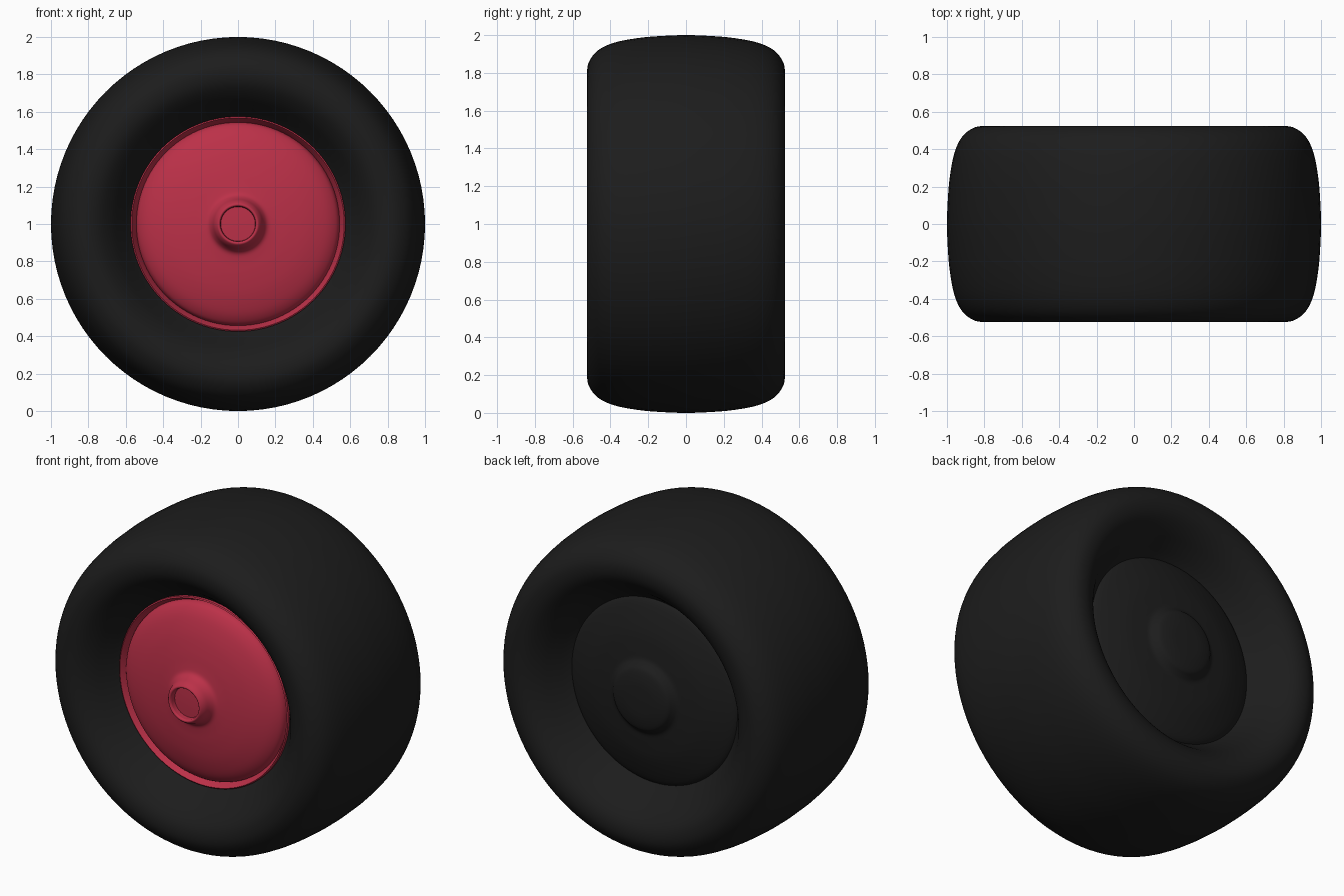
import bpy, math
from mathutils import Vector

if "Cube" in bpy.data.objects:
    bpy.data.objects.remove(bpy.data.objects["Cube"])

SEGMENTS = 96
CENTRE_Z = 1.0


def material(name, rgb):
    mat = bpy.data.materials.new(name)
    mat.diffuse_color = (*rgb, 1)
    mat.use_nodes = True
    mat.node_tree.nodes["Principled BSDF"].inputs["Base Color"].default_value = mat.diffuse_color
    return mat


def smooth_profile(points, steps):
    """Catmull-Rom curve through (radius, y) points."""
    p = [Vector(q) for q in points]
    p = [2 * p[0] - p[1]] + p + [2 * p[-1] - p[-2]]
    out = []
    for a, b, c, d in zip(p, p[1:], p[2:], p[3:]):
        for i in range(steps):
            t = i / steps
            out.append(0.5 * (2 * b + (c - a) * t + (2 * a - 5 * b + 4 * c - d) * t * t
                              + (3 * b - a - 3 * c + d) * t ** 3))
    return out + [p[-2]]


def lathe(name, points, mat, steps=4):
    """Spin a profile, listed from front to back or axis to edge, around the axle."""
    prof = smooth_profile(points, steps) if steps > 1 else [Vector(q) for q in points]
    verts, rings, faces = [], [], []
    for r, y in prof:
        start = len(verts)
        if r < 0.001:
            verts.append((0, y, CENTRE_Z))
            rings.append([start] * SEGMENTS)
            continue
        for i in range(SEGMENTS):
            a = 2 * math.pi * i / SEGMENTS
            verts.append((r * math.cos(a), y, CENTRE_Z + r * math.sin(a)))
        rings.append(list(range(start, start + SEGMENTS)))
    for lo, hi in zip(rings, rings[1:]):
        for i in range(SEGMENTS):
            j = (i + 1) % SEGMENTS
            quad = (lo[i], lo[j], hi[j], hi[i])
            faces.append(tuple(dict.fromkeys(quad)))
    mesh = bpy.data.meshes.new(name)
    mesh.from_pydata(verts, [], faces)
    mesh.materials.append(mat)
    obj = bpy.data.objects.new(name, mesh)
    bpy.context.collection.objects.link(obj)
    bpy.ops.object.select_all(action='DESELECT')
    obj.select_set(True)
    bpy.context.view_layer.objects.active = obj
    bpy.ops.object.shade_smooth_by_angle(angle=math.radians(40))
    return obj


rubber = material("rubber", (0.012, 0.012, 0.012))
red = material("red_paint", (0.5, 0.03, 0.065))

# Tyre: rounded section, mirrored front to back
half = [(0.56, -0.30), (0.59, -0.335), (0.63, -0.39), (0.68, -0.455), (0.74, -0.505),
        (0.80, -0.523), (0.86, -0.513), (0.92, -0.465), (0.96, -0.38), (0.985, -0.25),
        (0.996, -0.12)]
lathe("tyre", half + [(1.0, 0)] + [(r, -y) for r, y in reversed(half)], rubber)

# Rear wheel cover: shallow dome with a raised rounded boss
lathe("rear_cover", [(0.575, 0.29), (0.55, 0.32), (0.48, 0.35), (0.38, 0.38), (0.28, 0.395),
                     (0.23, 0.402), (0.205, 0.42), (0.18, 0.443), (0.12, 0.457),
                     (0.06, 0.461), (0, 0.462)], rubber)

# Front rim lip: narrow ring sloping in towards the disc
lathe("rim_lip", [(0.575, -0.28), (0.575, -0.335), (0.568, -0.34), (0.545, -0.30),
                  (0.535, -0.27)], red, steps=1)

# Front wheel disc: dome that flares into the hub
lathe("wheel_disc", [(0.545, -0.28), (0.54, -0.315), (0.52, -0.342), (0.47, -0.372),
                     (0.38, -0.402), (0.28, -0.422), (0.20, -0.433), (0.16, -0.442),
                     (0.14, -0.465), (0.125, -0.50), (0.11, -0.521), (0.10, -0.523),
                     (0.094, -0.515)], red)

# Hub recess in the middle of the front disc
lathe("hub_recess", [(0.094, -0.515), (0.092, -0.485), (0.05, -0.487), (0, -0.488)],
      red, steps=1)

# Make the outward side consistent on the open shells
import bmesh
for name, front in (("rear_cover", 1), ("wheel_disc", -1), ("hub_recess", -1),
                    ("rim_lip", -1), ("tyre", 0)):
    mesh = bpy.data.objects[name].data
    bm = bmesh.new()
    bm.from_mesh(mesh)
    bm.normal_update()
    if front:
        score = sum(f.normal.y * f.calc_area() for f in bm.faces) * front
    else:
        score = sum(f.normal.dot(f.calc_center_median() - Vector((0, 0, CENTRE_Z)))
                    for f in bm.faces)
    if score < 0:
        bmesh.ops.reverse_faces(bm, faces=bm.faces[:])
    bm.to_mesh(mesh)
    bm.free()
